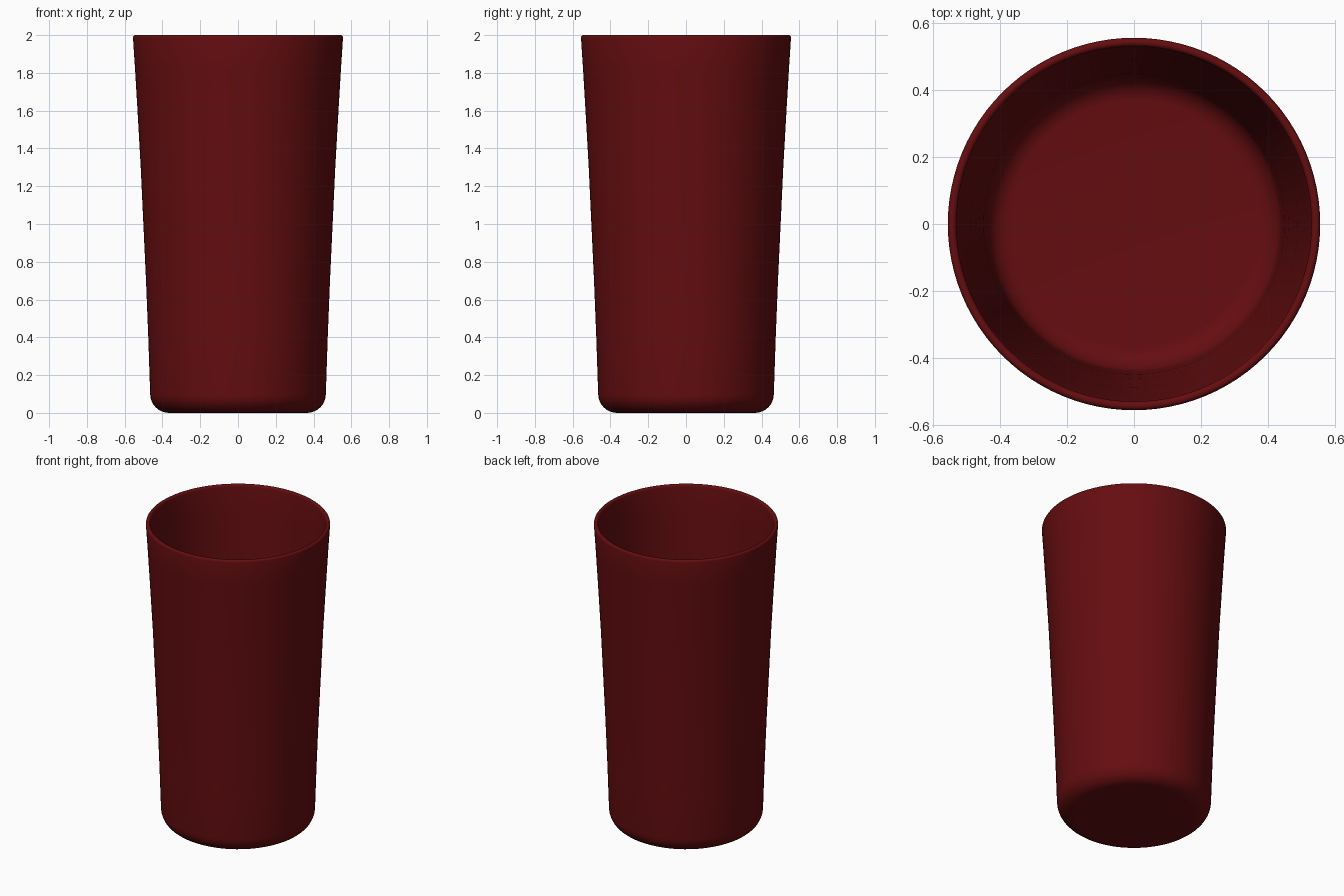
import bpy, bmesh, math

if "Cube" in bpy.data.objects:
    bpy.data.objects.remove(bpy.data.objects["Cube"])

SEGMENTS = 96

def arc(cx, cz, r, a0, a1, n=8):
    """Points on an arc in the x-z plane, angles in degrees."""
    return [(cx + r * math.cos(math.radians(a0 + (a1 - a0) * i / n)),
             cz + r * math.sin(math.radians(a0 + (a1 - a0) * i / n))) for i in range(n + 1)]

# Cup profile: underside, outer wall, rounded rim, inner wall, inner floor
outer_wall = [(0.475, 0.4), (0.487, 0.7), (0.501, 1.0), (0.515, 1.3), (0.532, 1.6), (0.545, 1.82)]
inner_wall = [(x - 0.026, z) for x, z in reversed(outer_wall)]
profile = ([(0, 0)] + arc(0.365, 0.1, 0.1, -90, 0) + outer_wall
           + arc(0.543, 1.987, 0.013, 0, 180) + inner_wall
           + arc(0.365, 0.102, 0.074, 0, -90) + [(0, 0.028)])

bm = bmesh.new()
verts = [bm.verts.new((x, 0, z)) for x, z in profile]
edges = [bm.edges.new(pair) for pair in zip(verts, verts[1:])]
bmesh.ops.spin(bm, geom=verts + edges, cent=(0, 0, 0), axis=(0, 0, 1),
               angle=2 * math.pi, steps=SEGMENTS, use_merge=True)
bmesh.ops.remove_doubles(bm, verts=bm.verts, dist=1e-5)
bmesh.ops.recalc_face_normals(bm, faces=bm.faces)
mesh = bpy.data.meshes.new("tumbler_cup")
bm.to_mesh(mesh)
bm.free()

cup = bpy.data.objects.new("tumbler_cup", mesh)
bpy.context.collection.objects.link(cup)

# Dark red plastic
red = bpy.data.materials.new("dark_red")
red.diffuse_color = (0.13, 0.004, 0.005, 1)
red.use_nodes = True
red.node_tree.nodes["Principled BSDF"].inputs["Base Color"].default_value = red.diffuse_color
mesh.materials.append(red)

bpy.context.view_layer.objects.active = cup
cup.select_set(True)
bpy.ops.object.shade_smooth_by_angle(angle=math.radians(40))
